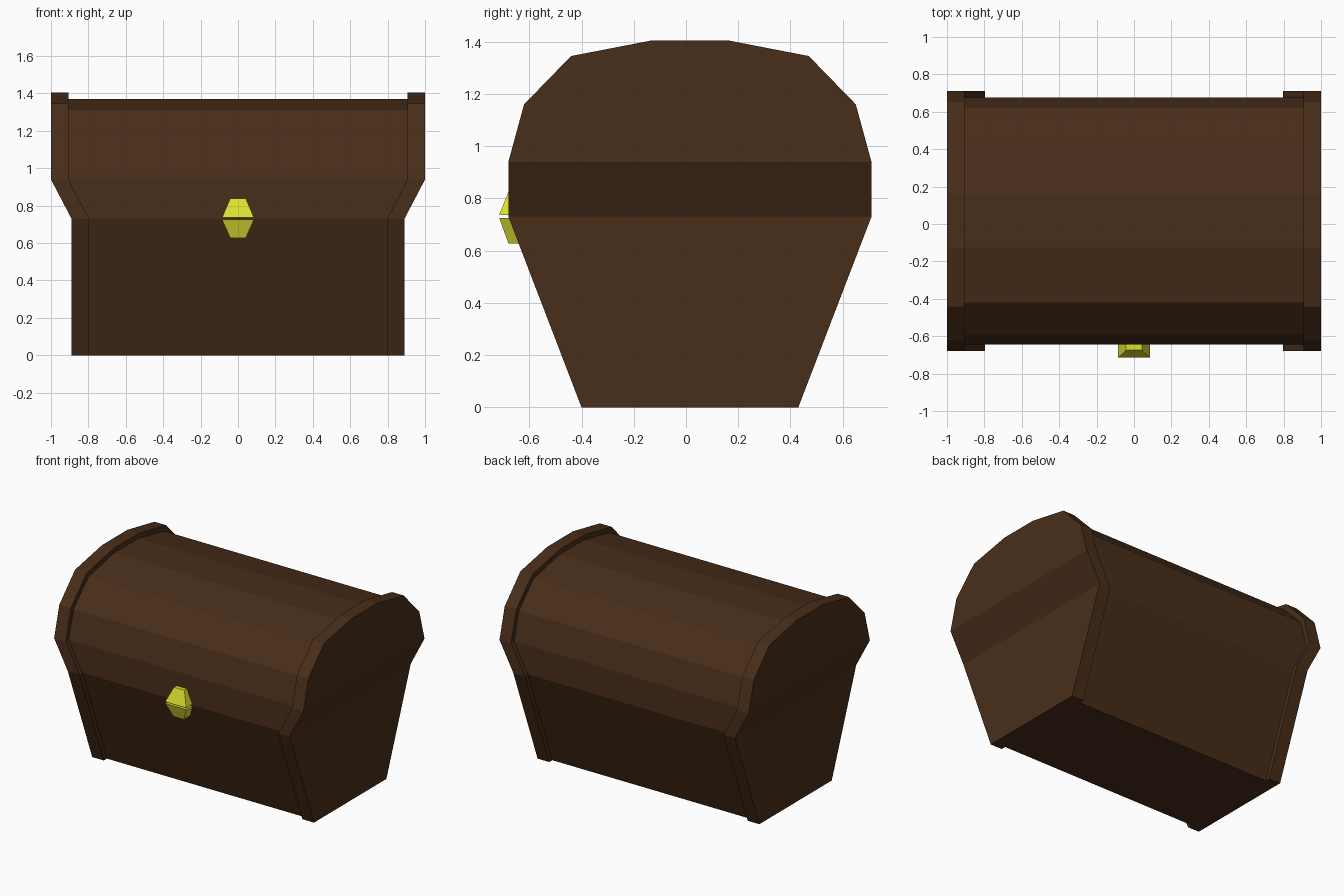
import bpy, bmesh

if "Cube" in bpy.data.objects:
    bpy.data.objects.remove(bpy.data.objects["Cube"])

CY = 0.015  # depth centre of the chest


def material(name, colour):
    m = bpy.data.materials.new(name)
    m.diffuse_color = colour
    m.use_nodes = True
    m.node_tree.nodes["Principled BSDF"].inputs["Base Color"].default_value = m.diffuse_color
    return m


wood = material("dark_wood", (0.066, 0.027, 0.010, 1))
gold = material("gold", (0.72, 0.75, 0.03, 1))


def loft(name, rows, mat):
    """Stack rectangles (x0, x1, y0, y1, z) into a closed flat-faced solid."""
    bm = bmesh.new()
    rings = [[bm.verts.new((x, y, z)) for x, y in
              ((x0, y0), (x1, y0), (x1, y1), (x0, y1))]
             for x0, x1, y0, y1, z in rows]
    for a, b in zip(rings, rings[1:]):
        for i in range(4):
            j = (i + 1) % 4
            bm.faces.new((a[i], a[j], b[j], b[i]))
    bm.faces.new(rings[0][::-1])
    bm.faces.new(rings[-1])
    bmesh.ops.recalc_face_normals(bm, faces=bm.faces)
    mesh = bpy.data.meshes.new(name)
    bm.to_mesh(mesh)
    bm.free()
    mesh.materials.append(mat)
    ob = bpy.data.objects.new(name, mesh)
    bpy.context.collection.objects.link(ob)
    return ob


def flare(z):
    """Outer x of the chest end at a given height."""
    return 0.89 + 0.11 * min(max((z - 0.73) / 0.21, 0), 1)


def panel(name, profile):
    """Main wooden volume between the end trims."""
    return loft(name, [(-flare(z) + 0.06, flare(z) - 0.06, CY - h, CY + h, z)
                       for h, z in profile], wood)


def trim(name, profile):
    """Raised end slabs, one on each side."""
    for side, s in (("left", -1), ("right", 1)):
        rows = [(*sorted((s * flare(z), s * (flare(z) - 0.093))), CY - h, CY + h, z)
                for h, z in profile]
        loft(f"{name}_{side}", rows, wood)


# Box and barrel lid: (half depth, height)
panel("chest_body", [(0.38, 0), (0.66, 0.73)])
panel("chest_lid", [(0.66, 0.73), (0.66, 0.94), (0.605, 1.14),
                    (0.435, 1.31), (0.14, 1.37)])

# End trims of box and lid
trim("body_end", [(0.415, 0), (0.695, 0.73)])
trim("lid_end", [(0.695, 0.73), (0.695, 0.94), (0.635, 1.16),
                 (0.455, 1.345), (0.145, 1.405)])

# Two-part latch
loft("latch_upper", [(-0.085, 0.085, -0.715, -0.62, 0.737),
                     (-0.042, 0.042, -0.675, -0.62, 0.838)], gold)
loft("latch_lower", [(-0.085, 0.085, -0.715, -0.60, 0.725),
                     (-0.042, 0.042, -0.68, -0.58, 0.628)], gold)
